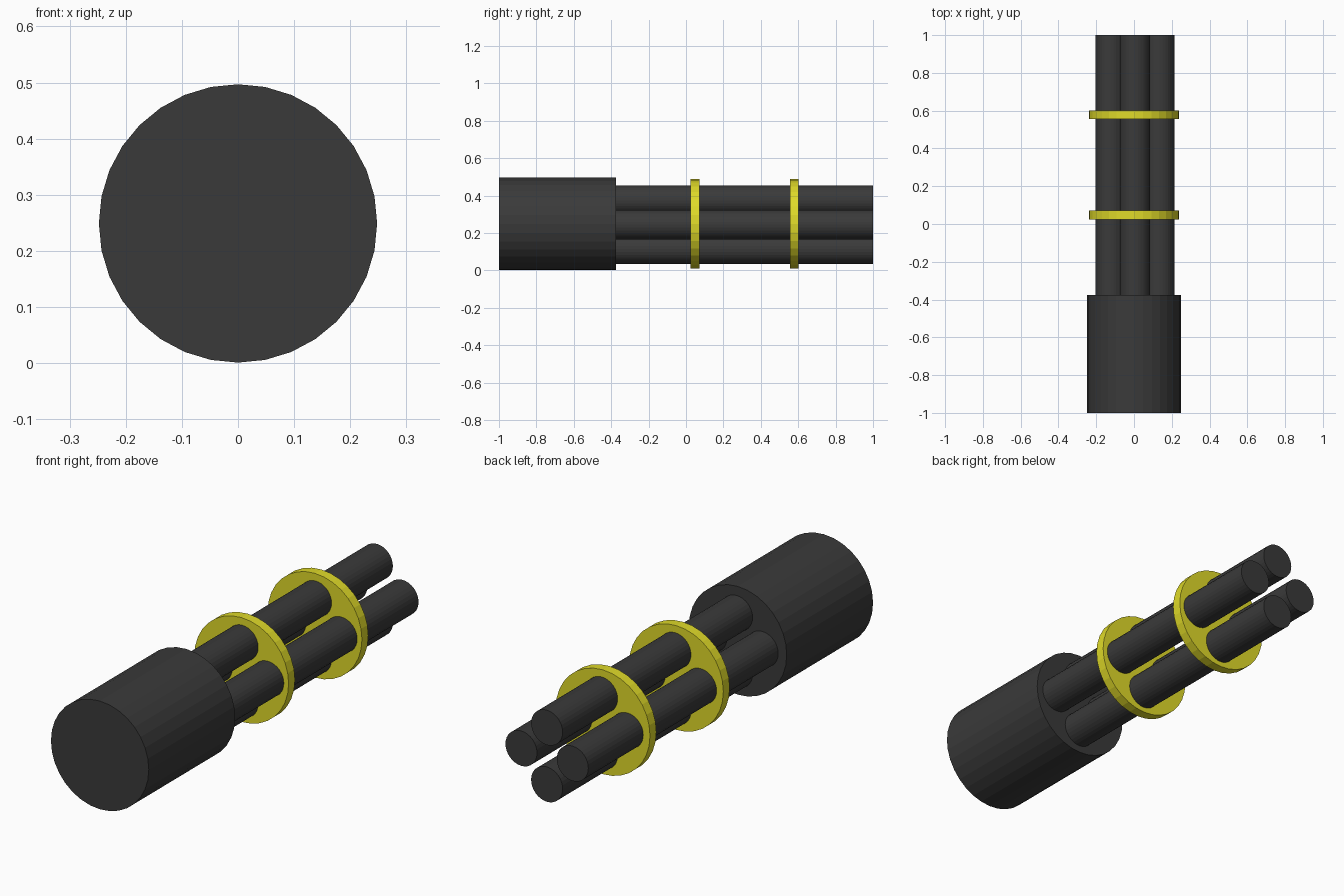
import bpy, math
from mathutils import Matrix

cube = bpy.data.objects.get("Cube")
if cube:
    bpy.data.objects.remove(cube, do_unlink=True)


def make_material(name, rgb):
    mat = bpy.data.materials.new(name)
    mat.use_nodes = True
    mat.diffuse_color = (*rgb, 1)
    mat.node_tree.nodes["Principled BSDF"].inputs["Base Color"].default_value = (*rgb, 1)
    return mat


def cylinder(name, x, z, radius, y0, y1, mat):
    """Flat-shaded 32-sided cylinder running along y from y0 to y1."""
    bpy.ops.mesh.primitive_cylinder_add(vertices=32, radius=radius, depth=y1 - y0)
    obj = bpy.context.object
    obj.name = name
    obj.data.transform(Matrix.Rotation(math.pi / 2, 4, 'X'))
    obj.location = (x, (y0 + y1) / 2, z)
    obj.data.materials.append(mat)
    return obj


dark = make_material("dark grey", (0.042, 0.042, 0.042))
yellow = make_material("yellow", (0.74, 0.70, 0.022))

# Rear housing
cylinder("housing", 0, 0.249, 0.248, -1.0, -0.375, dark)

# Four barrels in a cross layout
CX, CZ, OFFSET = 0.005, 0.244, 0.13
for side, dx, dz in (("top", 0, 1), ("bottom", 0, -1), ("left", 1, 0), ("right", -1, 0)):
    cylinder("barrel_" + side, CX + dx * OFFSET, CZ + dz * OFFSET, 0.08, -0.40, 1.0, dark)

# Discs that hold the barrels together
for place, y in (("inner", 0.025), ("outer", 0.556)):
    cylinder(place + "_disc", 0, 0.249, 0.239, y, y + 0.046, yellow)
